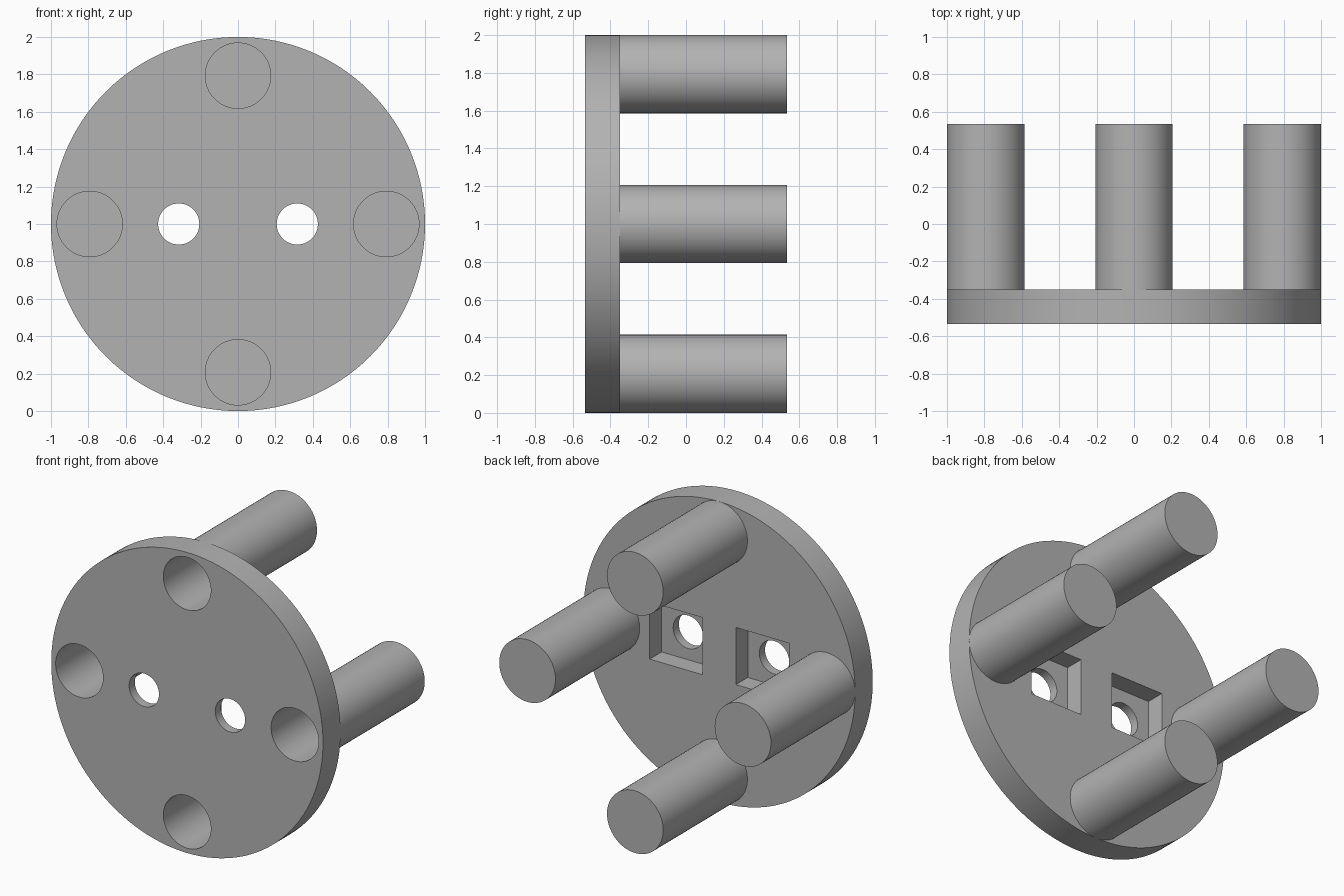
import bpy
import bmesh
from math import pi, cos, sin
from mathutils import Matrix, Vector

if "Cube" in bpy.data.objects:
    bpy.data.objects.remove(bpy.data.objects["Cube"], do_unlink=True)

FRONT, BACK, TIP = -0.535, -0.35, 0.535
PEG_RING, PEG_R, BORE_R = 0.793, 0.207, 0.175
BOLT_X, BOLT_R = 0.317, 0.11

grey = bpy.data.materials.new("plain grey")
grey.use_nodes = True
COLOUR = (0.45, 0.45, 0.45, 1)
grey.diffuse_color = COLOUR
grey.node_tree.nodes["Principled BSDF"].inputs["Base Color"].default_value = COLOUR


def make_object(name, bm):
    bmesh.ops.recalc_face_normals(bm, faces=bm.faces)
    mesh = bpy.data.meshes.new(name)
    bm.to_mesh(mesh)
    bm.free()
    mesh.materials.append(grey)
    obj = bpy.data.objects.new(name, mesh)
    bpy.context.collection.objects.link(obj)
    return obj


def activate(obj):
    bpy.ops.object.select_all(action="DESELECT")
    obj.select_set(True)
    bpy.context.view_layer.objects.active = obj


def smooth(obj):
    activate(obj)
    bpy.ops.object.shade_smooth_by_angle(angle=pi / 6)


def rod(name, x, z, radius, y0, y1, sides):
    """Cylinder lying along y."""
    bm = bmesh.new()
    place = Matrix.Translation((x, (y0 + y1) / 2, z)) @ Matrix.Rotation(pi / 2, 4, "X")
    bmesh.ops.create_cone(bm, cap_ends=True, segments=sides, radius1=radius,
                          radius2=radius, depth=y1 - y0, matrix=place)
    return make_object(name, bm)


def block(name, centre, size):
    bm = bmesh.new()
    bmesh.ops.create_cube(bm, size=1, matrix=Matrix.LocRotScale(Vector(centre), None, Vector(size)))
    return make_object(name, bm)


def cut(target, cutter):
    mod = target.modifiers.new("cut", "BOOLEAN")
    mod.operation = "DIFFERENCE"
    mod.solver = "EXACT"
    mod.object = cutter
    activate(target)
    bpy.ops.object.modifier_apply(modifier=mod.name)
    bpy.data.objects.remove(cutter, do_unlink=True)


# Round plate
plate = rod("round_plate", 0, 1, 1, FRONT, BACK, 128)

# Bolt holes with square pockets behind them
for side in (-1, 1):
    cut(plate, rod("bolt_cutter", side * BOLT_X, 1, BOLT_R, FRONT - 0.1, BACK + 0.1, 48))
    cut(plate, block("pocket_cutter", (side * BOLT_X, BACK, 1.005), (0.39, 0.25, 0.38)))

# Hollow pegs, open through the plate and closed at the tip
PROFILE = [(0, TIP), (PEG_R, TIP), (PEG_R, BACK), (BORE_R, BACK), (BORE_R, 0.5), (0, 0.5)]
for i, name in enumerate(("left_peg", "top_peg", "right_peg", "bottom_peg")):
    x, z = PEG_RING * cos(i * pi / 2), 1 + PEG_RING * sin(i * pi / 2)
    cut(plate, rod("bore_cutter", x, z, BORE_R, FRONT - 0.1, BACK + 0.1, 64))
    bm = bmesh.new()
    points = [bm.verts.new((x + r, y, z)) for r, y in PROFILE]
    edges = [bm.edges.new(pair) for pair in zip(points, points[1:])]
    bmesh.ops.spin(bm, geom=points + edges, cent=(x, 0, z), axis=(0, 1, 0),
                   angle=2 * pi, steps=64)
    bmesh.ops.remove_doubles(bm, verts=bm.verts, dist=0.0005)
    smooth(make_object(name, bm))

smooth(plate)
